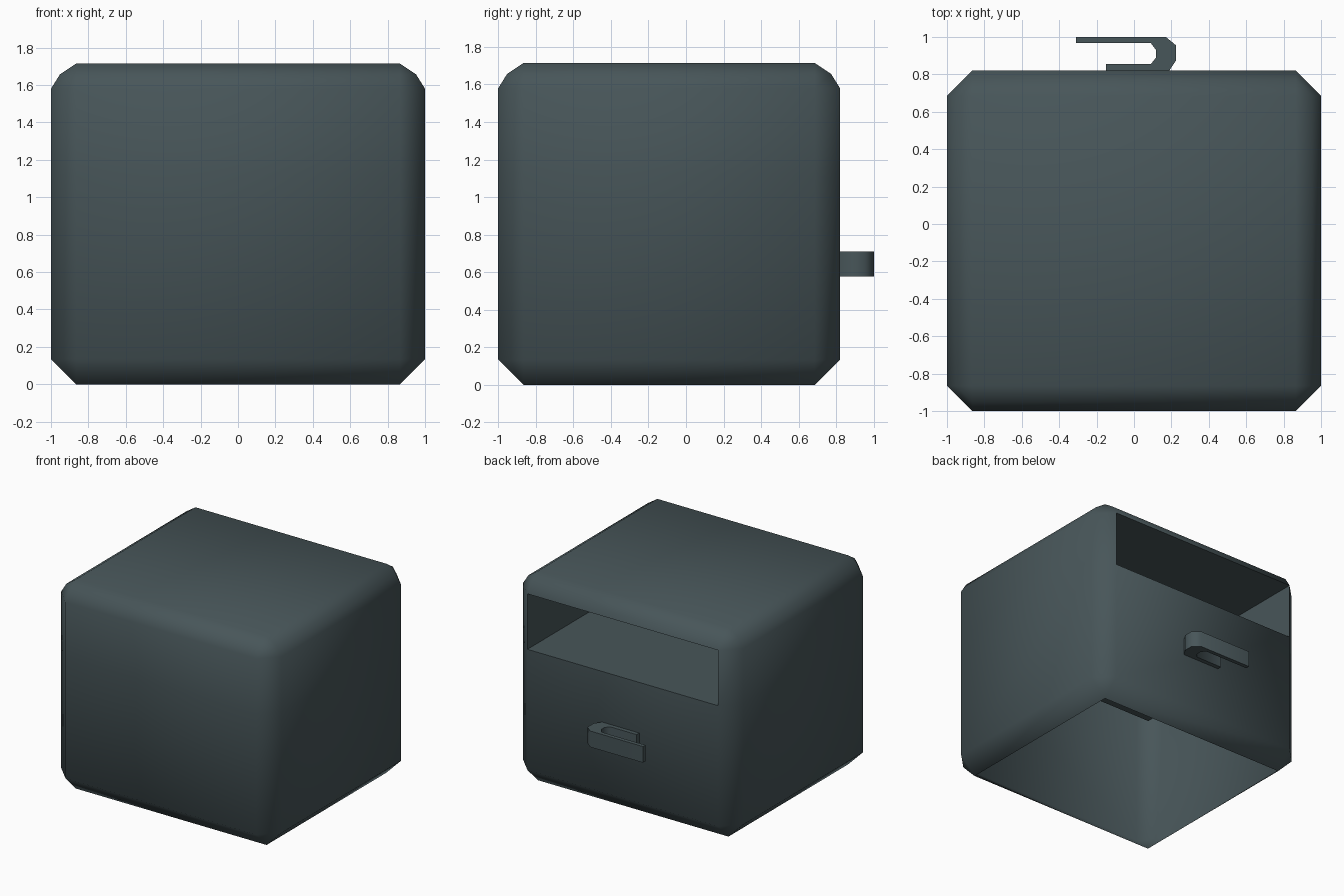
import bpy, bmesh

if "Cube" in bpy.data.objects:
    bpy.data.objects.remove(bpy.data.objects["Cube"])

mat = bpy.data.materials.new("slate_grey")
mat.diffuse_color = (0.064, 0.092, 0.1, 1)
mat.use_nodes = True
mat.node_tree.nodes["Principled BSDF"].inputs["Base Color"].default_value = mat.diffuse_color


def finish(bm, name, angle):
    bmesh.ops.remove_doubles(bm, verts=bm.verts, dist=1e-4)
    bmesh.ops.recalc_face_normals(bm, faces=bm.faces)
    me = bpy.data.meshes.new(name)
    bm.to_mesh(me)
    bm.free()
    ob = bpy.data.objects.new(name, me)
    bpy.context.collection.objects.link(ob)
    me.materials.append(mat)
    bpy.ops.object.select_all(action='DESELECT')
    ob.select_set(True)
    bpy.context.view_layer.objects.active = ob
    bpy.ops.object.shade_smooth_by_angle(angle=angle)
    return ob


# Box body: chamfered rectangle rings stacked in z, open underneath
C, X, YF, YB = 0.135, 1.0, -1.0, 0.82


def ring(bm, z, i):
    x, f, b, k = X - i, YF + i, YB - i, X - C
    pts = [(-k, f), (k, f), (x, YF + C), (x, YB - C),
           (k, b), (-k, b), (-x, YB - C), (-x, YF + C)]
    return [bm.verts.new((px, py, z)) for px, py in pts]


bm = bmesh.new()
levels = [(0, C), (0.135, 0), (1.125, 0), (1.58, 0), (1.657, 0.048), (1.715, C)]
rings = [ring(bm, z, i) for z, i in levels]
slot = None
for n, (lo, hi) in enumerate(zip(rings, rings[1:])):
    for j in range(8):
        k = (j + 1) % 8
        f = bm.faces.new((lo[j], lo[k], hi[k], hi[j]))
        if n == 2 and j == 4:
            slot = f
top = rings[-1]
bm.faces.new((top[0], top[2], top[4], top[6]))

# Deep slot in the upper back
ret = bmesh.ops.extrude_face_region(bm, geom=[slot])
inner = [g for g in ret["geom"] if isinstance(g, bmesh.types.BMVert)]
bmesh.ops.translate(bm, verts=inner, vec=(0, -1.68, 0))
if slot.is_valid:
    bmesh.ops.delete(bm, geom=[slot], context='FACES_ONLY')
finish(bm, "box_body", 0.97)

# Hook on the back: flat strip bent round, profile seen from above
outer = [(-0.31, 1.0), (0.17, 1.0), (0.225, 0.955), (0.225, 0.875), (0.185, 0.815), (-0.15, 0.815)]
inside = [(-0.31, 0.967), (0.09, 0.967), (0.118, 0.93), (0.118, 0.89), (0.09, 0.855), (-0.15, 0.855)]
bm = bmesh.new()
rows = [[bm.verts.new((x, y, z)) for x, y in prof]
        for prof, z in ((outer, 0.578), (outer, 0.71), (inside, 0.71), (inside, 0.578))]
for a, b in zip(rows, rows[1:] + rows[:1]):
    for j in range(5):
        bm.faces.new((a[j], a[j + 1], b[j + 1], b[j]))
for j in (0, 5):
    bm.faces.new([r[j] for r in rows])
finish(bm, "back_hook", 0.97)
